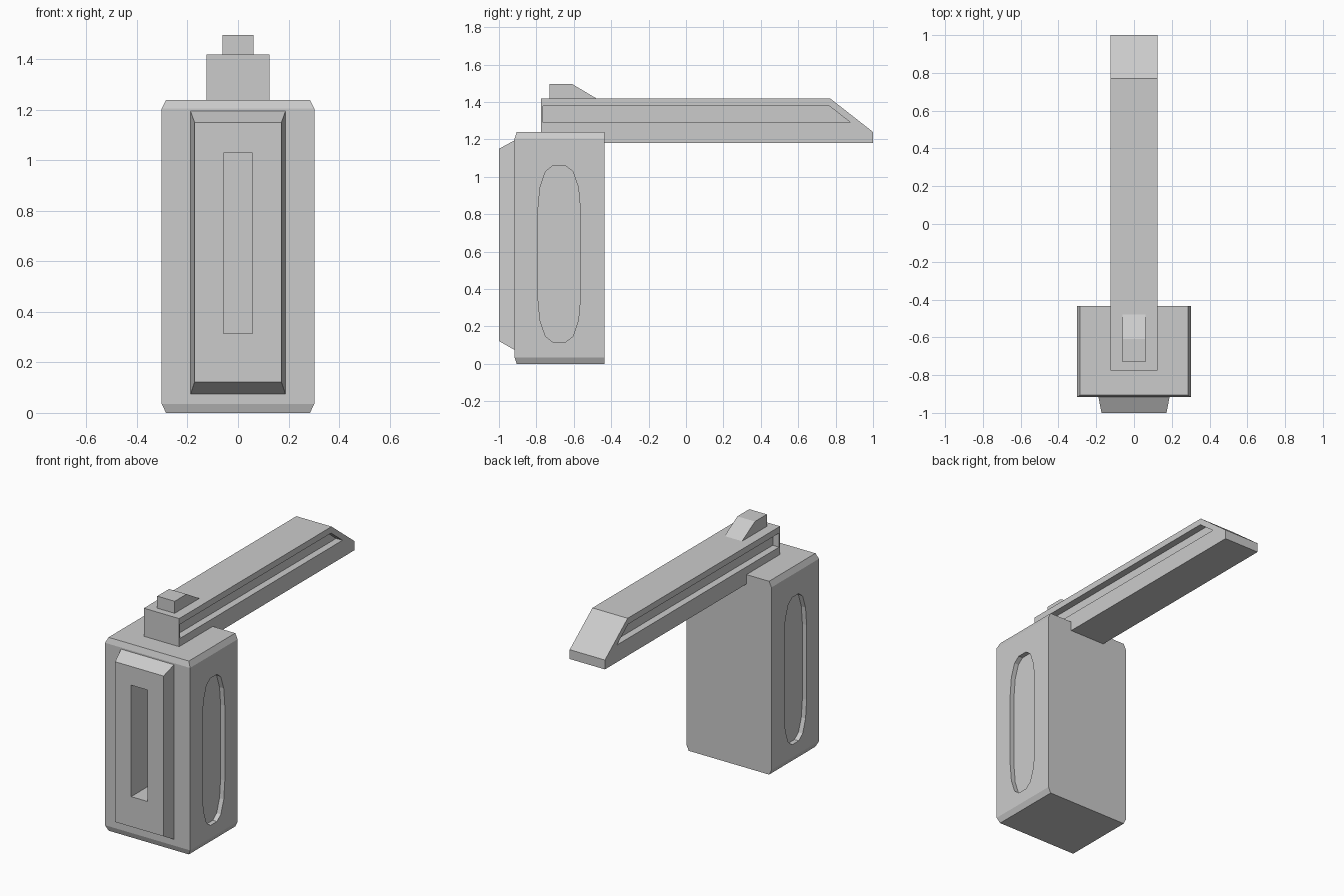
import bpy, bmesh, math

if "Cube" in bpy.data.objects:
    bpy.data.objects.remove(bpy.data.objects["Cube"])


def loft(name, rings):
    """Closed solid skinned through matching rings of 3D points."""
    bm = bmesh.new()
    loops = [[bm.verts.new(p) for p in ring] for ring in rings]
    n = len(loops[0])
    for a, b in zip(loops, loops[1:]):
        for i in range(n):
            j = (i + 1) % n
            bm.faces.new((a[i], a[j], b[j], b[i]))
    bm.faces.new(loops[0])
    bm.faces.new(loops[-1])
    bmesh.ops.recalc_face_normals(bm, faces=bm.faces)
    mesh = bpy.data.meshes.new(name)
    bm.to_mesh(mesh)
    bm.free()
    obj = bpy.data.objects.new(name, mesh)
    bpy.context.collection.objects.link(obj)
    return obj


def side_prism(name, profile, x0, x1):
    """Extrude a (y, z) profile along x."""
    return loft(name, [[(x, y, z) for y, z in profile] for x in (x0, x1)])


def rect_z(hx, y0, y1, z):
    return [(-hx, y0, z), (hx, y0, z), (hx, y1, z), (-hx, y1, z)]


def rect_y(hx, z0, z1, y):
    return [(-hx, y, z0), (hx, y, z0), (hx, y, z1), (-hx, y, z1)]


def cut(obj, cutter, mode='DIFFERENCE'):
    """Apply a boolean and remove the helper."""
    cutter.hide_render = True
    mod = obj.modifiers.new("cut", 'BOOLEAN')
    mod.operation = mode
    mod.solver = 'EXACT'
    mod.object = cutter
    bpy.context.view_layer.objects.active = obj
    bpy.ops.object.modifier_apply(modifier=mod.name)
    bpy.data.objects.remove(cutter, do_unlink=True)


def cut_both_sides(obj, profile, half_width, depth):
    for s in (-1, 1):
        cut(obj, side_prism("cutter", profile, s * (half_width - depth), s * (half_width + 0.1)))


# Upright housing, chamfered top and bottom except at the back
body = loft("housing", [
    rect_z(0.285, -0.905, -0.435, 0), rect_z(0.302, -0.917, -0.435, 0.035),
    rect_z(0.302, -0.917, -0.435, 1.205), rect_z(0.285, -0.905, -0.435, 1.24)])

# Bevelled front panel joined to the housing
panel = loft("panel", [rect_y(0.188, 0.075, 1.195, -0.90),
                       rect_y(0.188, 0.075, 1.195, -0.917),
                       rect_y(0.172, 0.122, 1.15, -1.0)])
cut(body, panel, 'UNION')

# Deep front slot
cut(body, loft("slot", [rect_y(0.058, 0.315, 1.03, -1.1),
                        rect_y(0.058, 0.315, 1.03, -0.80)]))

# Shallow rounded recess on each side
oval = []
for sy, sz, flip in ((1, 1, 0), (-1, 1, 1), (-1, -1, 0), (1, -1, 1)):
    for k in range(4):
        a = math.radians(90 - 30 * k if flip else 30 * k)
        oval.append((-0.678 + sy * (0.033 + 0.08 * math.cos(a)),
                     0.588 + sz * (0.24 + 0.232 * math.sin(a))))
cut_both_sides(body, oval, 0.302, 0.03)

# Long arm with sloped end and side grooves
arm = side_prism("arm", [(-0.775, 1.18), (1.0, 1.18), (1.0, 1.24),
                         (0.77, 1.42), (-0.775, 1.42)], -0.125, 0.125)
cut_both_sides(arm, [(-0.765, 1.29), (0.88, 1.29), (0.765, 1.38), (-0.765, 1.38)], 0.125, 0.045)

# Small catch on top of the arm
side_prism("catch", [(-0.73, 1.42), (-0.48, 1.42), (-0.61, 1.497), (-0.73, 1.497)], -0.062, 0.062)
